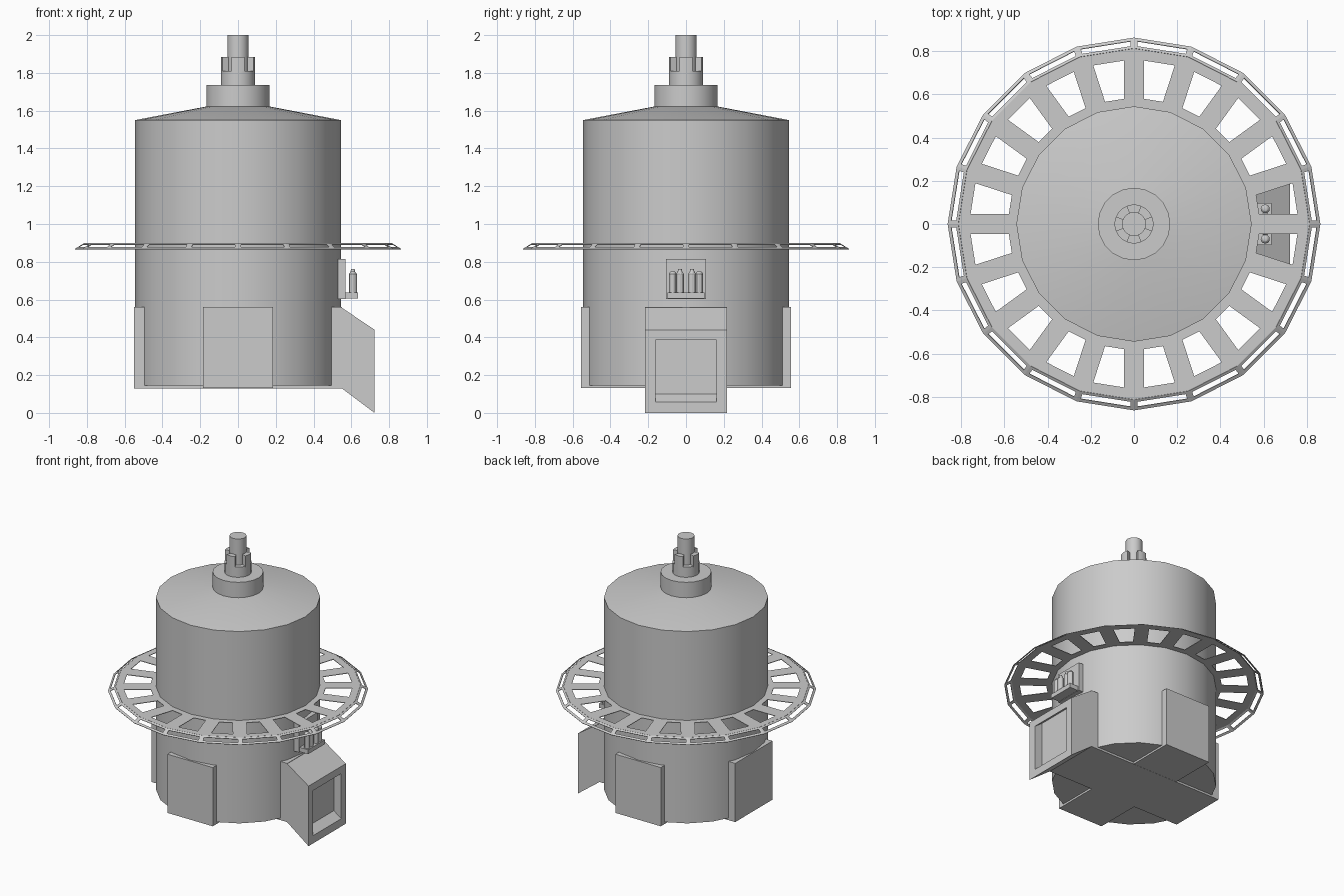
import bpy, bmesh, math
from mathutils import Vector, Matrix

if "Cube" in bpy.data.objects:
    bpy.data.objects.remove(bpy.data.objects["Cube"])

SIDES = 20
STEP = 2 * math.pi / SIDES


def finish(name, bm, smooth=True):
    bmesh.ops.remove_doubles(bm, verts=bm.verts, dist=0.0002)
    bmesh.ops.recalc_face_normals(bm, faces=bm.faces)
    mesh = bpy.data.meshes.new(name)
    bm.to_mesh(mesh)
    bm.free()
    ob = bpy.data.objects.new(name, mesh)
    bpy.context.collection.objects.link(ob)
    if smooth:
        bpy.ops.object.select_all(action='DESELECT')
        ob.select_set(True)
        bpy.context.view_layer.objects.active = ob
        bpy.ops.object.shade_smooth_by_angle(angle=math.radians(30))
    return ob


def loft(bm, loops, cap_start=False, cap_end=False):
    rows = [[bm.verts.new(p) for p in loop] for loop in loops]
    n = len(rows[0])
    for a, b in zip(rows, rows[1:]):
        for i in range(n):
            j = (i + 1) % n
            bm.faces.new((a[i], a[j], b[j], b[i]))
    if cap_start:
        bm.faces.new(rows[0][::-1])
    if cap_end:
        bm.faces.new(rows[-1])


def circle(r, z, n, x=0, y=0):
    return [(x + r * math.cos(2 * math.pi * i / n), y + r * math.sin(2 * math.pi * i / n), z)
            for i in range(n)]


def lathe(name, profile, n=SIDES, x=0, y=0):
    bm = bmesh.new()
    loft(bm, [circle(r, z, n, x, y) for r, z in profile], True, True)
    return finish(name, bm)


def box(name, lo, hi):
    bm = bmesh.new()
    loft(bm, [[(lo[0], lo[1], z), (hi[0], lo[1], z), (hi[0], hi[1], z), (lo[0], hi[1], z)]
              for z in (lo[2], hi[2])], True, True)
    return finish(name, bm, False)


# Tank with shallow conical roof
lathe("tank_body", [(0.545, 0.145), (0.545, 1.55), (0.168, 1.622)])

# Stepped cap and pipe on the roof
lathe("roof_collar", [(0.168, 1.60), (0.168, 1.735)])
lathe("pipe_base", [(0.09, 1.73), (0.09, 1.81)])
lathe("top_pipe", [(0.056, 1.80), (0.056, 2.0)])

# Four curved prongs around the pipe
bm = bmesh.new()
for k in range(4):
    arc = [math.radians(90 * k + d) for d in (-22.5, -7.5, 7.5, 22.5)]
    ring = [(0.09, a) for a in arc] + [(0.05, a) for a in reversed(arc)]
    loft(bm, [[(r * math.cos(a), r * math.sin(a), z) for r, a in ring] for z in (1.805, 1.885)],
         True, True)
finish("pipe_prongs", bm)

# Crossed base blocks
box("base_block_x", (-0.55, -0.216, 0.13), (0.55, 0.216, 0.56))
box("base_block_y", (-0.184, -0.555, 0.131), (0.184, 0.555, 0.561))


# Sloped outlet chute with recessed opening
def rect(x, w, z0, z1):
    return [(x, -w, z0), (x, w, z0), (x, w, z1), (x, -w, z1)]


bm = bmesh.new()
loft(bm, [rect(0.545, 0.216, 0.133, 0.56), rect(0.723, 0.216, 0.003, 0.44),
          rect(0.723, 0.162, 0.057, 0.387), rect(0.663, 0.162, 0.10, 0.43)], True, True)
for v in bm.verts:
    if v.co.z < 0.01:
        v.co.z = 0
finish("outlet_chute", bm, False)

# Bottle rack on the tank wall above the chute
box("rack_plate", (0.53, -0.107, 0.603), (0.568, 0.107, 0.815))
box("rack_tray", (0.56, -0.097, 0.605), (0.636, 0.097, 0.637))
for i, y in enumerate((-0.07, -0.032, 0.032, 0.07)):
    tip = 0.76 if abs(y) < 0.05 else 0.748
    lathe(f"bottle_{i + 1}", [(0.021, 0.63), (0.021, 0.735), (0.012, 0.748), (0.01, tip + 0.001)],
          12, 0.608, y)


# Walkway ring: windowed deck panels and a slanted slotted rim
def panel(r0, z0, r1, z1, h0, h1, gap):
    half = math.tan(STEP / 2)
    slope = (z1 - z0) / (r1 - r0)
    outer = [(r0, -r0 * half, z0), (r1, -r1 * half, z1), (r1, r1 * half, z1), (r0, r0 * half, z0)]
    hole = []
    for r, s in ((h0, -1), (h1, -1), (h1, 1), (h0, 1)):
        hole.append((r, s * (r * half - gap), z0 + (r - r0) * slope))
    return outer, hole


def ring(name, spec):
    bm = bmesh.new()
    for k in range(SIDES):
        m = Matrix.Rotation((k + 0.5) * STEP, 4, 'Z')
        loft(bm, [[m @ Vector(p) for p in loop] for loop in panel(*spec)])
    ob = finish(name, bm, False)
    mod = ob.modifiers.new("thickness", 'SOLIDIFY')
    mod.thickness = 0.004
    mod.offset = 0


ring("walkway_deck", (0.53, 0.897, 0.803, 0.897, 0.58, 0.755, 0.048))
ring("walkway_rim", (0.803, 0.897, 0.852, 0.867, 0.815, 0.838, 0.016))
